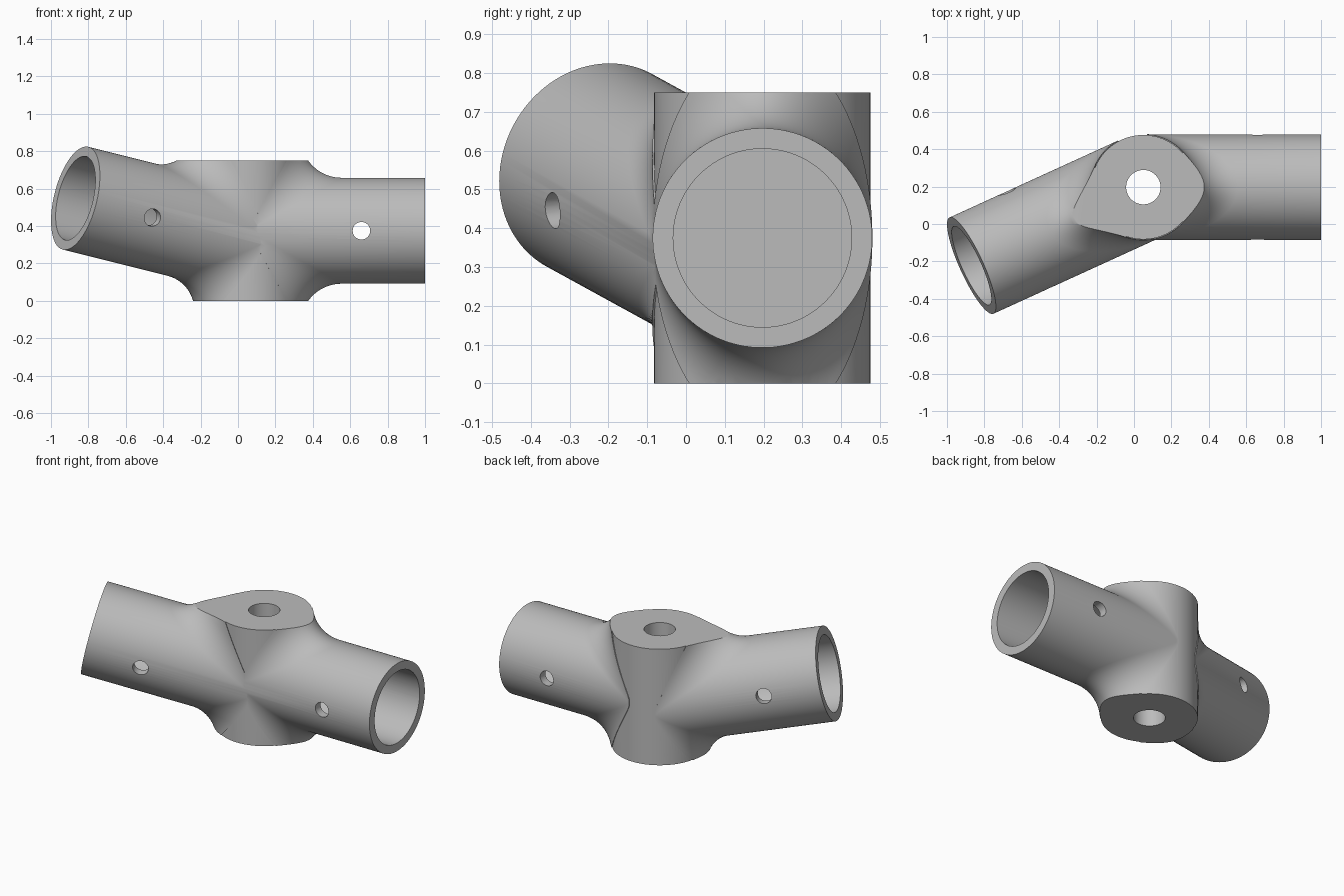
import bpy, bmesh, math
from mathutils import Vector

cube = bpy.data.objects.get("Cube")
if cube:
    bpy.data.objects.remove(cube)

SIDES = 96
HUB_R, PIPE_R, BORE_R, PIN_R, BLEND = 0.279, 0.283, 0.23, 0.047, 0.22
HUB = Vector((0.05, 0.197, 0))
UP = Vector((0, 0, 1))

metal = bpy.data.materials.new("plain grey")
metal.use_nodes = True
grey = (0.5, 0.5, 0.5, 1)
metal.diffuse_color = grey
metal.node_tree.nodes["Principled BSDF"].inputs["Base Color"].default_value = grey


def finish(bm, name):
    bmesh.ops.recalc_face_normals(bm, faces=bm.faces)
    mesh = bpy.data.meshes.new(name)
    bm.to_mesh(mesh)
    bm.free()
    mesh.materials.append(metal)
    ob = bpy.data.objects.new(name, mesh)
    bpy.context.collection.objects.link(ob)
    return ob


def rod(name, a, b, radius, sides=SIDES):
    """Solid cylinder from a to b."""
    axis = b - a
    bm = bmesh.new()
    bmesh.ops.create_cone(bm, cap_ends=True, segments=sides, radius1=radius,
                          radius2=radius, depth=axis.length)
    bm.transform(axis.to_track_quat('Z', 'Y').to_matrix().to_4x4())
    bmesh.ops.translate(bm, verts=bm.verts, vec=(a + b) / 2)
    return finish(bm, name)


def box(name, low, high):
    bm = bmesh.new()
    bmesh.ops.create_cube(bm, size=1)
    for v in bm.verts:
        v.co = Vector([h if c > 0 else l for c, l, h in zip(v.co, low, high)])
    return finish(bm, name)


def arm(name, origin, u, length, steps=12):
    """Pipe whose root flares into the hub with a rolling-ball fillet."""
    side = UP.cross(u).normalized()
    rise = u.cross(side)
    flat = Vector((u.x, u.y, 0)).normalized()
    ball, reach = PIPE_R + BLEND, PIPE_R + 0.001 + BLEND
    bm = bmesh.new()
    rings = []
    for i in range(SIDES):
        ang = math.tau * (i + 0.5) / SIDES
        radial = side * math.cos(ang) + rise * math.sin(ang)
        # centre of the ball touching both pipe and hub
        along = math.sqrt(reach ** 2 - (ball * math.cos(ang)) ** 2)
        t = (along - ball * radial.dot(flat)) / u.dot(flat)
        centre = origin + u * t + radial * ball
        to_hub = origin - centre
        to_hub.z = 0
        to_hub.normalize()
        pts = [origin + u * length + radial * PIPE_R]
        gap = (-radial).angle(to_hub)
        for k in range(steps + 1):
            f = k / steps
            d = (-radial * math.sin((1 - f) * gap) + to_hub * math.sin(f * gap)) / math.sin(gap)
            pts.append(centre + d * BLEND)
        rings.append([bm.verts.new(p) for p in pts])
    core = bm.verts.new(origin)
    for a, b in zip(rings, rings[1:] + rings[:1]):
        for k in range(steps + 1):
            bm.faces.new((a[k], a[k + 1], b[k + 1], b[k]))
        bm.faces.new((a[-1], core, b[-1]))
    bm.faces.new([r[0] for r in rings])
    return finish(bm, name)


def combine(target, tool, operation):
    mod = target.modifiers.new(operation.lower(), 'BOOLEAN')
    mod.operation, mod.solver, mod.object = operation, 'EXACT', tool
    bpy.ops.object.select_all(action='DESELECT')
    bpy.context.view_layer.objects.active = target
    target.select_set(True)
    bpy.ops.object.modifier_apply(modifier=mod.name)
    bpy.data.objects.remove(tool)


# Arms: root on the hub axis, direction, length, pin direction
arms = [
    ("straight_pipe", HUB + UP * 0.375, Vector((1, 0, 0)), 0.95, Vector((0, 1, 0))),
    ("angled_pipe", HUB + UP * 0.319, Vector((-0.887, -0.405, 0.222)).normalized(),
     1.036, Vector((0.39, -0.915, -0.1)).normalized()),
]

# Hub with both flared pipes
body = rod("pipe_connector", HUB - UP * 0.03, HUB + UP * 0.78, HUB_R)
for name, origin, u, length, pin in arms:
    combine(body, arm(name, origin, u, length), 'UNION')

# Flat top and bottom of the hub
combine(body, box("top_trim", (-0.42, -1, 0.75), (0.7, 1, 2)), 'DIFFERENCE')
combine(body, box("bottom_trim", (-0.6, -1, -1), (0.7, 1, 0)), 'DIFFERENCE')

# Bolt hole, pipe sockets and pin holes
combine(body, rod("bolt_hole", HUB - UP, HUB + UP * 2, 0.092, 48), 'DIFFERENCE')
for name, origin, u, length, pin in arms:
    end = origin + u * length
    combine(body, rod("socket", end - u * 0.67, end + u * 0.1, BORE_R), 'DIFFERENCE')
    mid = end - u * 0.34
    combine(body, rod("pin_hole", mid - pin * 0.5, mid + pin * 0.5, PIN_R, 32), 'DIFFERENCE')

bpy.context.view_layer.objects.active = body
body.select_set(True)
bpy.ops.object.shade_smooth_by_angle(angle=math.radians(30))
